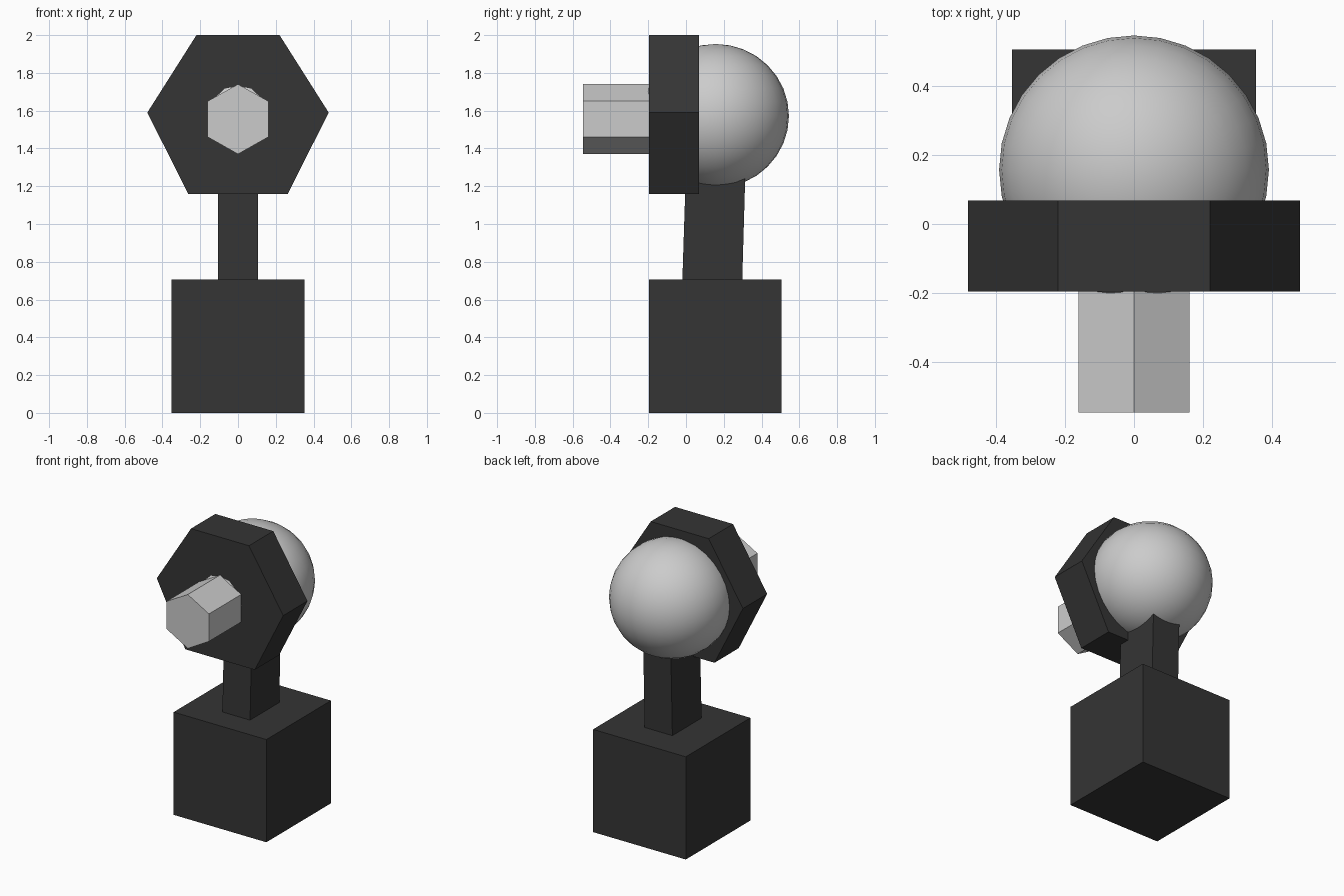
import bpy
import bmesh

if "Cube" in bpy.data.objects:
    bpy.data.objects.remove(bpy.data.objects["Cube"])

dark = bpy.data.materials.new("dark")
dark.diffuse_color = (0.035, 0.035, 0.035, 1)
dark.use_nodes = True
dark.node_tree.nodes["Principled BSDF"].inputs["Base Color"].default_value = dark.diffuse_color


def prism(name, outline, axis, start, end, material=None):
    """Extrude a flat outline along x (outline is y,z) or y (outline is x,z)."""
    def point(a, b, d):
        return (d, a, b) if axis == "x" else (a, d, b)

    bm = bmesh.new()
    lo = [bm.verts.new(point(a, b, start)) for a, b in outline]
    hi = [bm.verts.new(point(a, b, end)) for a, b in outline]
    bm.faces.new(lo)
    bm.faces.new(hi[::-1])
    n = len(outline)
    for i in range(n):
        j = (i + 1) % n
        bm.faces.new((lo[i], hi[i], hi[j], lo[j]))
    bmesh.ops.recalc_face_normals(bm, faces=bm.faces)
    mesh = bpy.data.meshes.new(name)
    bm.to_mesh(mesh)
    bm.free()
    ob = bpy.data.objects.new(name, mesh)
    bpy.context.collection.objects.link(ob)
    if material:
        mesh.materials.append(material)
    return ob


def mirrored(half):
    """Complete a right-hand outline, listed top to bottom, across x = 0."""
    return half + [(-x, z) for x, z in reversed(half) if x > 0]


# Cube base
prism("base", [(-0.195, 0), (0.505, 0), (0.505, 0.705), (-0.195, 0.705)],
      "x", -0.352, 0.352, dark)

# Slightly leaning neck, ending inside the ball
prism("neck", [(-0.02, 0.68), (0.297, 0.68), (0.315, 1.30), (0.0, 1.30)],
      "x", -0.105, 0.105, dark)

# Six-sided face plate
prism("face_plate", mirrored([(0.22, 2.0), (0.48, 1.59), (0.264, 1.16)]),
      "y", -0.195, 0.068, dark)

# Hexagonal snout, running back into the plate
prism("snout", mirrored([(0, 1.74), (0.161, 1.65), (0.161, 1.461), (0, 1.37)]),
      "y", -0.545, -0.15)

# Smooth ball behind the plate
bpy.ops.mesh.primitive_uv_sphere_add(segments=32, ring_count=16, radius=1,
                                     location=(0, 0.157, 1.572))
ball = bpy.context.object
ball.name = "ball"
ball.scale = (0.39, 0.388, 0.381)
bpy.ops.object.transform_apply(location=False, rotation=False, scale=True)
bpy.ops.object.shade_smooth_by_angle()
